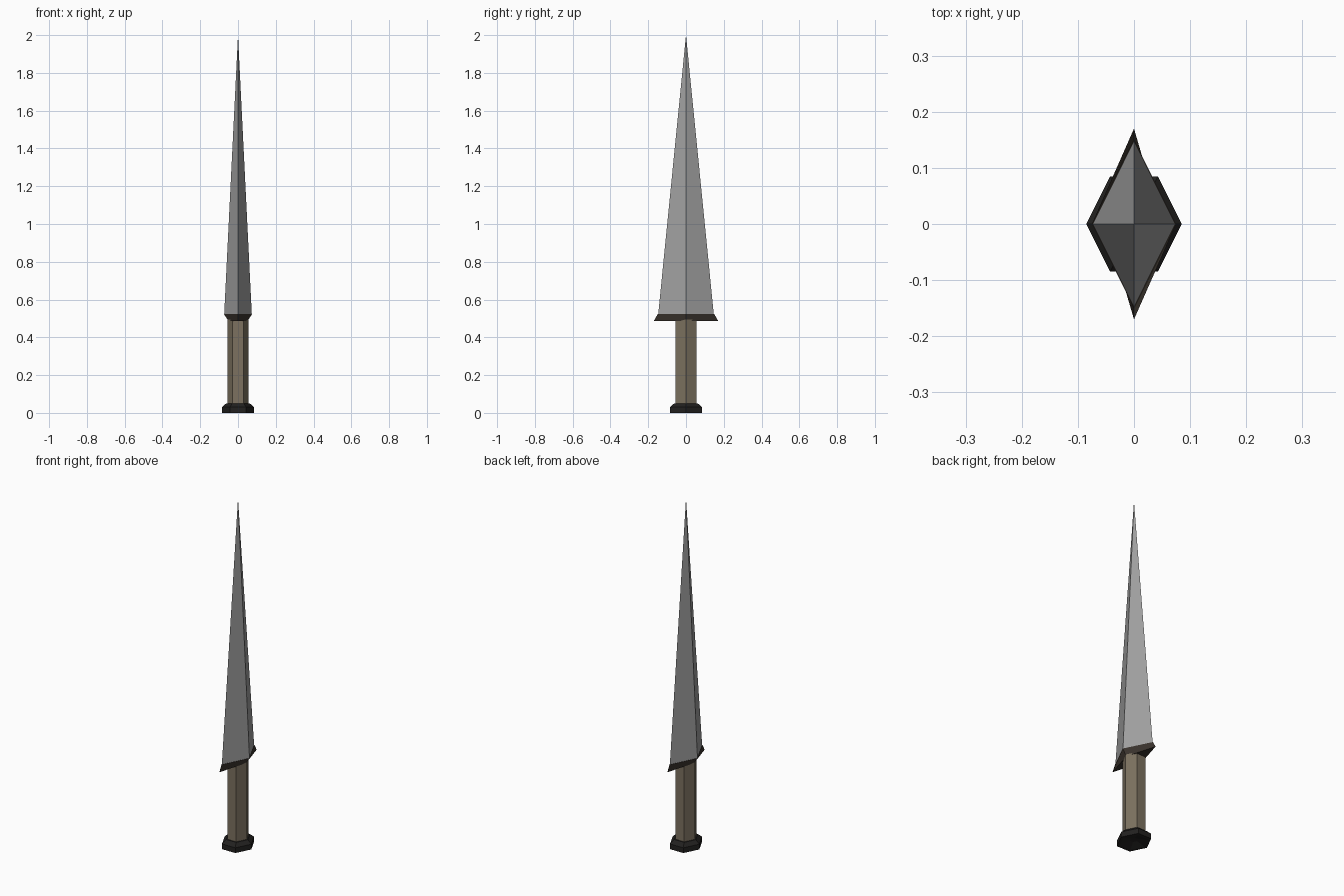
import bpy, bmesh, math

if "Cube" in bpy.data.objects:
    bpy.data.objects.remove(bpy.data.objects["Cube"])

def material(name, rgb):
    m = bpy.data.materials.new(name)
    m.diffuse_color = (*rgb, 1)
    m.use_nodes = True
    m.node_tree.nodes["Principled BSDF"].inputs["Base Color"].default_value = m.diffuse_color
    return m

STEEL = material("steel grey", (0.36, 0.36, 0.36))
WOOD = material("grip brown", (0.20, 0.165, 0.115))
DARK = material("guard dark brown", (0.045, 0.036, 0.028))
BLACK = material("pommel black", (0.016, 0.015, 0.014))

def loft(name, sides, rings, mat):
    """Stack of flat polygons (z, half x, half y), first corner on +x; zero size gives a point."""
    bm = bmesh.new()
    top_sin = max(math.sin(2 * math.pi * i / sides) for i in range(sides))
    loops = []
    for z, rx, ry in rings:
        if rx == 0:
            loops.append([bm.verts.new((0, 0, z))] * sides)
            continue
        loops.append([bm.verts.new((rx * math.cos(2 * math.pi * i / sides),
                                    ry * math.sin(2 * math.pi * i / sides) / top_sin, z))
                      for i in range(sides)])
    for a, b in zip(loops, loops[1:]):
        for i in range(sides):
            j = (i + 1) % sides
            quad = list(dict.fromkeys((a[i], a[j], b[j], b[i])))
            bm.faces.new(quad)
    for end in (loops[0], loops[-1]):
        if len(set(end)) == sides:
            bm.faces.new(end)
    bmesh.ops.recalc_face_normals(bm, faces=bm.faces)
    me = bpy.data.meshes.new(name)
    bm.to_mesh(me)
    bm.free()
    me.materials.append(mat)
    ob = bpy.data.objects.new(name, me)
    bpy.context.collection.objects.link(ob)
    return ob

# four-sided spike blade
loft("blade", 4, [(0.523, 0.073, 0.147), (2.0, 0, 0)], STEEL)
# diamond guard: long and thin below, short and wide above
loft("guard", 4, [(0.487, 0.05, 0.17), (0.523, 0.075, 0.15)], DARK)
# hexagonal grip
loft("grip", 6, [(0.02, 0.056, 0.056), (0.495, 0.056, 0.056)], WOOD)
# pommel cap with a shallow hollow underneath
loft("pommel", 6, [(0.015, 0.02, 0.02), (0.0, 0.07, 0.07), (0.0, 0.085, 0.085),
                   (0.03, 0.085, 0.085), (0.05, 0.063, 0.063)], BLACK)
